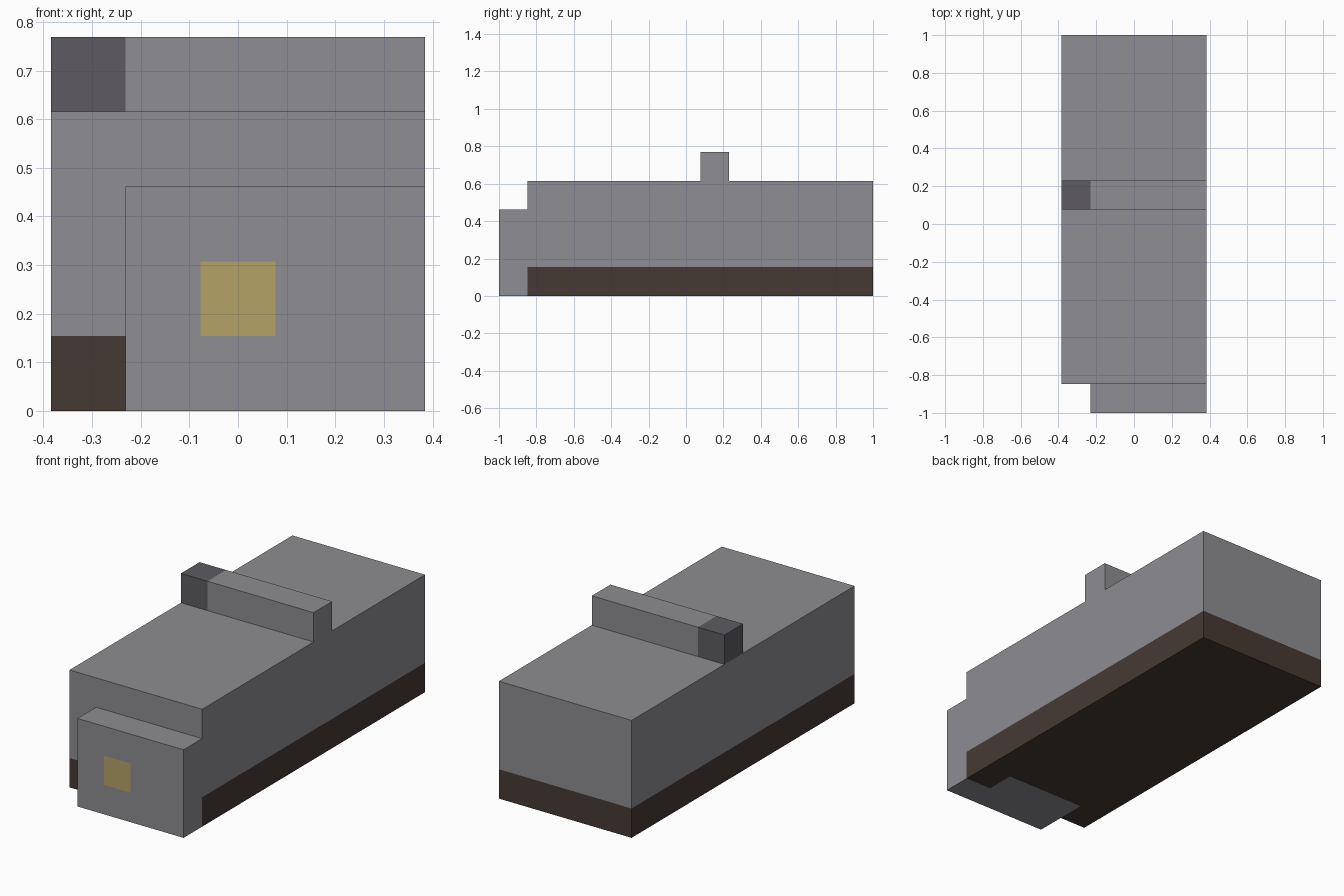
import bpy, bmesh
from mathutils import Vector

if "Cube" in bpy.data.objects:
    bpy.data.objects.remove(bpy.data.objects["Cube"])

U = 2 / 13  # one block of the model's grid


def material(name, rgb):
    m = bpy.data.materials.new(name)
    lin = [((c / 255 + 0.055) / 1.055) ** 2.4 for c in rgb]
    m.diffuse_color = (*lin, 1)
    m.use_nodes = True
    m.node_tree.nodes["Principled BSDF"].inputs["Base Color"].default_value = m.diffuse_color
    return m


grey = material("grey", (142, 141, 146))
dark = material("dark grey", (93, 91, 96))
brown = material("dark brown", (70, 58, 52))
yellow = material("dull yellow", (181, 162, 102))


def block(name, lo, hi, mats, cuts=(), rule=None, skip=()):
    """Box in grid units; cuts = (axis, value) planes; rule(centre, normal)
    picks faces for the second material; skip = hidden sides (axis, sign)."""
    bm = bmesh.new()
    bmesh.ops.create_cube(bm, size=1)
    for v in bm.verts:
        v.co = Vector([l + (h - l) * (c + 0.5) for l, h, c in zip(lo, hi, v.co)])
    for axis, value in cuts:
        n = Vector((0, 0, 0))
        n[axis] = 1
        bmesh.ops.bisect_plane(bm, geom=bm.verts[:] + bm.edges[:] + bm.faces[:],
                               plane_co=n * value, plane_no=n)
    bm.normal_update()
    hidden = [f for f in bm.faces if any(f.normal[a] * s > 0.9 for a, s in skip)]
    bmesh.ops.delete(bm, geom=hidden, context='FACES')
    for f in bm.faces:
        if rule and rule(f.calc_center_median(), f.normal):
            f.material_index = 1
    bmesh.ops.scale(bm, vec=(U, U, U), verts=bm.verts)
    me = bpy.data.meshes.new(name)
    bm.to_mesh(me)
    bm.free()
    for m in mats:
        me.materials.append(m)
    ob = bpy.data.objects.new(name, me)
    bpy.context.collection.objects.link(ob)
    return ob


# Main body
block("body", (-2.5, -5.5, 1), (2.5, 6.5, 4), [grey], skip=[(2, -1)])

# Brown base with a grey patch under the front
block("base", (-2.5, -5.5, 0), (2.5, 6.5, 1), [brown, grey],
      cuts=[(0, -1.5), (0, 1.5), (1, -4.5)],
      rule=lambda c, n: n.z < -0.9 and abs(c.x) < 1.5 and c.y < -4.5,
      skip=[(2, 1)])

# Off-centre nose with a yellow square on its front
block("nose", (-1.5, -6.5, 0), (2.5, -5.5, 3), [grey, yellow],
      cuts=[(0, -0.5), (0, 0.5), (2, 1), (2, 2)],
      rule=lambda c, n: n.y < -0.9 and abs(c.x) < 0.5 and 1 < c.z < 2,
      skip=[(1, 1)])

# Cross ridge on top with a dark left end
block("ridge", (-2.5, 0.5, 4), (2.5, 1.5, 5), [grey, dark],
      cuts=[(0, -1.5)], rule=lambda c, n: c.x < -1.5, skip=[(2, -1)])
